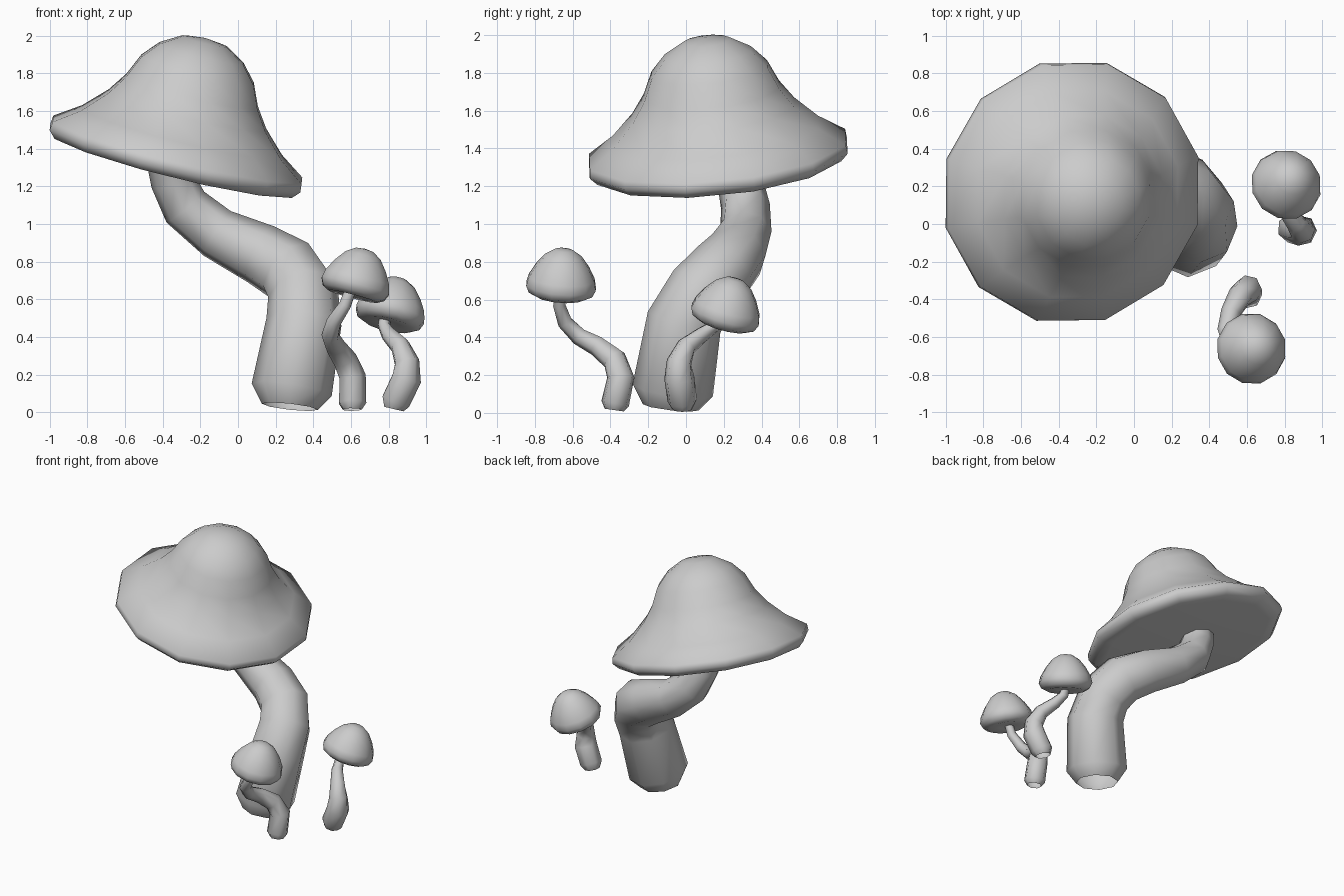
import bpy
import bmesh
from math import cos, sin, pi, radians
from mathutils import Vector

default = bpy.data.objects.get("Cube")
if default:
    bpy.data.objects.remove(default, do_unlink=True)

# One plain grey for everything
SHADE = (0.6, 0.6, 0.6, 1)
grey = bpy.data.materials.new("plain_grey")
grey.use_nodes = True
grey.diffuse_color = SHADE
grey.node_tree.nodes["Principled BSDF"].inputs["Base Color"].default_value = SHADE


def finish(name, bm):
    bmesh.ops.recalc_face_normals(bm, faces=bm.faces)
    mesh = bpy.data.meshes.new(name)
    bm.to_mesh(mesh)
    bm.free()
    mesh.materials.append(grey)
    obj = bpy.data.objects.new(name, mesh)
    bpy.context.collection.objects.link(obj)
    bpy.ops.object.select_all(action='DESELECT')
    obj.select_set(True)
    bpy.context.view_layer.objects.active = obj
    bpy.ops.object.shade_smooth_by_angle(angle=radians(80))


def bridge(bm, a, b):
    for i in range(len(a)):
        j = (i + 1) % len(a)
        bm.faces.new((a[i], a[j], b[j], b[i]))


def make_cap(name, center, axis, profile, sides=12):
    """Lathe (radius, height) pairs about a leaning axis; both ends close on it."""
    bm = bmesh.new()
    center = Vector(center)
    turn = Vector((0, 0, 1)).rotation_difference(Vector(axis))

    def point(r, h, k):
        a = 2 * pi * (k + 0.5) / sides
        return bm.verts.new(center + turn @ Vector((r * cos(a), r * sin(a), h)))

    rings = [[point(r, h, k) for k in range(sides)] for r, h in profile[1:-1]]
    for a, b in zip(rings, rings[1:]):
        bridge(bm, a, b)
    for (r, h), ring in ((profile[0], rings[0]), (profile[-1], rings[-1])):
        tip = point(r, h, 0)
        for i in range(sides):
            bm.faces.new((tip, ring[i], ring[(i + 1) % sides]))
    finish(name, bm)


def make_stem(name, path, sides):
    """Sweep a polygon along (x, y, z, radius) points, open at the foot."""
    bm = bmesh.new()
    pts = [Vector(p[:3]) for p in path]
    last = len(pts) - 1
    side = Vector((1, 0, 0))
    prev = None
    for i, p in enumerate(pts):
        tangent = (pts[min(i + 1, last)] - pts[max(i - 1, 0)]).normalized()
        side = (side - tangent * side.dot(tangent)).normalized()
        other = tangent.cross(side)
        ring = []
        for k in range(sides):
            a = 2 * pi * k / sides
            ring.append(bm.verts.new(p + path[i][3] * (side * cos(a) + other * sin(a))))
        if prev:
            bridge(bm, prev, ring)
        prev = ring
    bm.faces.new(prev)
    finish(name, bm)


# Large bell-shaped cap with a thin rounded rim and slightly bulging underside
large_profile = [(0, 0.65), (0.125, 0.632), (0.237, 0.565), (0.318, 0.475), (0.372, 0.355),
                 (0.445, 0.25), (0.565, 0.13), (0.705, 0.035), (0.71, -0.01),
                 (0.672, -0.05), (0.6, -0.055), (0, -0.085)]
make_cap("large_cap", (-0.33, 0.17, 1.36), (0.25, -0.1, 1), large_profile)

# Large curved stem
make_stem("large_stem", [
    (0.275, -0.08, 0.03, 0.15), (0.285, -0.07, 0.12, 0.215), (0.35, -0.01, 0.48, 0.2),
    (0.345, 0.085, 0.64, 0.19), (0.27, 0.19, 0.755, 0.18), (0.12, 0.265, 0.84, 0.165),
    (-0.11, 0.315, 0.95, 0.14), (-0.28, 0.315, 1.09, 0.13), (-0.345, 0.285, 1.23, 0.12),
    (-0.37, 0.25, 1.36, 0.12)], 8)

# Two small button caps
small_profile = [(0, 0.185), (0.05, 0.178), (0.1, 0.145), (0.145, 0.088), (0.18, 0.025),
                 (0.191, -0.02), (0.174, -0.057), (0.135, -0.077), (0.06, -0.07), (0, -0.065)]
make_cap("front_small_cap", (0.628, -0.66, 0.69), (0.26, 0.08, 1), small_profile)
make_cap("back_small_cap", (0.812, 0.213, 0.538), (0.23, 0.28, 1), small_profile)

# Small winding stems
make_stem("front_small_stem", [
    (0.605, -0.38, 0.015, 0.052), (0.605, -0.375, 0.05, 0.076), (0.605, -0.345, 0.19, 0.074),
    (0.565, -0.38, 0.285, 0.066), (0.515, -0.47, 0.355, 0.055), (0.49, -0.565, 0.405, 0.048),
    (0.51, -0.64, 0.48, 0.041), (0.57, -0.67, 0.57, 0.034), (0.61, -0.67, 0.68, 0.03)], 7)
make_stem("back_small_stem", [
    (0.825, -0.02, 0.018, 0.055), (0.835, -0.02, 0.06, 0.08), (0.892, -0.035, 0.18, 0.082),
    (0.895, -0.035, 0.27, 0.068), (0.86, 0.005, 0.355, 0.053), (0.8, 0.085, 0.415, 0.042),
    (0.775, 0.15, 0.46, 0.034), (0.785, 0.195, 0.55, 0.03)], 7)
